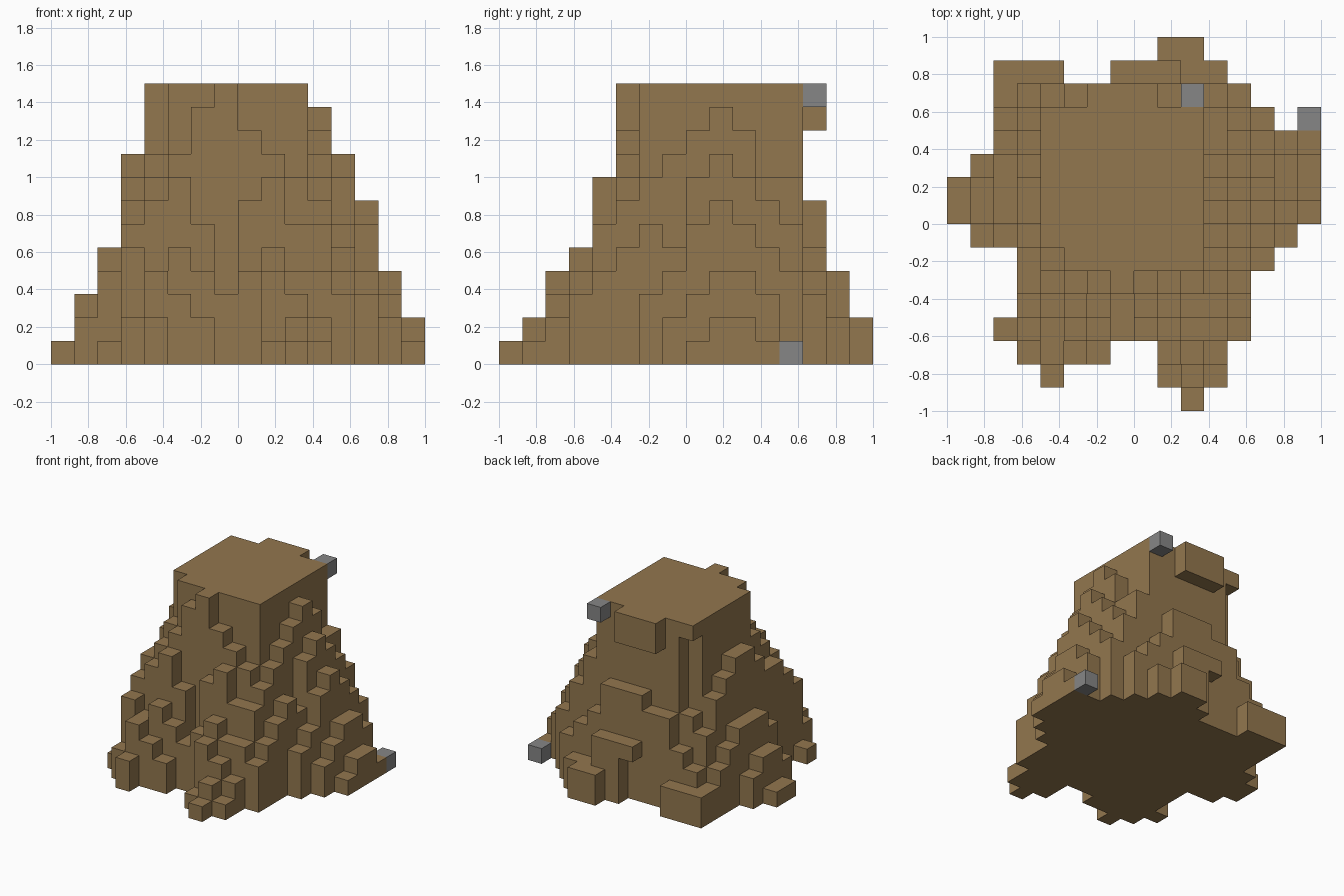
import bpy
import bmesh
from mathutils import Vector

CELL = 0.125

cube = bpy.data.objects.get("Cube")
if cube:
    bpy.data.objects.remove(cube, do_unlink=True)


def material(name, color):
    mat = bpy.data.materials.new(name)
    mat.use_nodes = True
    mat.diffuse_color = (*color, 1)
    bsdf = mat.node_tree.nodes["Principled BSDF"]
    bsdf.inputs["Base Color"].default_value = (*color, 1)
    bsdf.inputs["Roughness"].default_value = 0.9
    return mat


brown = material("earth brown", (0.29, 0.184, 0.077))
grey = material("stone grey", (0.24, 0.24, 0.24))


def box(x, y, z):
    """All grid cells inside three (start, end) ranges."""
    return {(i, j, k) for i in range(*x) for j in range(*y) for k in range(*z)}


def row_along_x(y, x_start, heights):
    """Columns standing side by side along x, from the ground up."""
    cells = set()
    for x, h in enumerate(heights, x_start):
        cells |= box((x, x + 1), (y, y + 1), (0, h))
    return cells


def row_along_y(x, y_start, heights):
    """Columns standing side by side along y, from the ground up."""
    return {(j, i, k) for i, j, k in row_along_x(x, y_start, heights)}


def build(name, cells, mat):
    """Skin a set of grid cells with only its outer faces."""
    bm = bmesh.new()
    corners = {}

    def corner(p):
        key = tuple(round(c) for c in p)
        if key not in corners:
            corners[key] = bm.verts.new(Vector(key) * CELL)
        return corners[key]

    for cell in cells:
        for axis in range(3):
            for side in (0, 1):
                step = Vector((0, 0, 0))
                step[axis] = 1 if side else -1
                base = Vector(cell)
                if tuple(round(c) for c in base + step) in cells:
                    continue
                u, v = Vector((0, 0, 0)), Vector((0, 0, 0))
                u[(axis + 1) % 3] = 1
                v[(axis + 2) % 3] = 1
                if side:
                    base += step
                loop = [base, base + u, base + u + v, base + v]
                if not side:
                    loop.reverse()
                bm.faces.new([corner(p) for p in loop])

    # Merge flat neighbouring squares into larger faces
    bmesh.ops.dissolve_limit(bm, angle_limit=0.01, verts=bm.verts, edges=bm.edges)
    mesh = bpy.data.meshes.new(name)
    bm.to_mesh(mesh)
    bm.free()
    mesh.materials.append(mat)
    obj = bpy.data.objects.new(name, mesh)
    bpy.context.collection.objects.link(obj)
    return obj


# Central tower with its clipped front corner and undercut back corner
hill = box((-4, 3), (-2, 5), (0, 12))
hill -= box((-4, -3), (-2, -1), (9, 12))
hill -= box((-4, -3), (4, 5), (6, 11))

# Overhanging lip on the back of the summit
hill |= box((-2, 1), (5, 6), (10, 12))

# Front slope, from the tower outwards
hill |= row_along_x(-3, -5, (7, 8, 9, 11, 12, 10, 9, 8, 7, 5))
hill |= row_along_x(-4, -5, (6, 7, 8, 6, 3, 7, 8, 6, 6, 4))
hill |= row_along_x(-5, -6, (1, 5, 4, 5, 4, 3, 4, 5, 4, 4, 3))
hill |= row_along_x(-6, -5, (2, 4, 3, 2))
hill |= row_along_x(-6, 1, (4, 3, 2))
hill |= row_along_x(-7, -4, (2,))
hill |= row_along_x(-7, 1, (1, 2, 1))
hill |= row_along_x(-8, 2, (1,))

# Slope on the +x side
hill |= row_along_y(3, -2, (8, 9, 10, 11, 10, 8, 8))
hill |= row_along_y(4, -2, (6, 5, 8, 9, 8, 7, 6))
hill |= row_along_y(5, -2, (3, 4, 6, 7, 6, 5, 4))
hill |= row_along_y(6, -1, (2, 3, 4, 4, 3))
hill |= row_along_y(7, 0, (1, 2, 2, 1))

# Back slope
hill |= row_along_x(5, -6, (2, 3, 4, 6, 6, 7, 7, 7, 5, 4, 3))
hill |= row_along_x(6, -6, (2, 2, 2))
hill |= row_along_x(6, 0, (4, 4, 2, 2))
hill |= row_along_x(7, 1, (2, 2))
hill |= box((-1, 0), (6, 7), (3, 4))

# Slope on the -x side
hill |= row_along_y(-5, -2, (7, 8, 9, 9, 8, 7, 5))
hill |= row_along_y(-6, -1, (4, 5, 5, 5, 4, 3))
hill |= row_along_y(-7, -1, (2, 3, 3, 2))
hill |= row_along_y(-8, 0, (1, 1))

build("stepped_hill", hill, brown)
build("summit_stone", box((2, 3), (5, 6), (11, 12)), grey)
build("ground_stone", box((7, 8), (4, 5), (0, 1)), grey)
